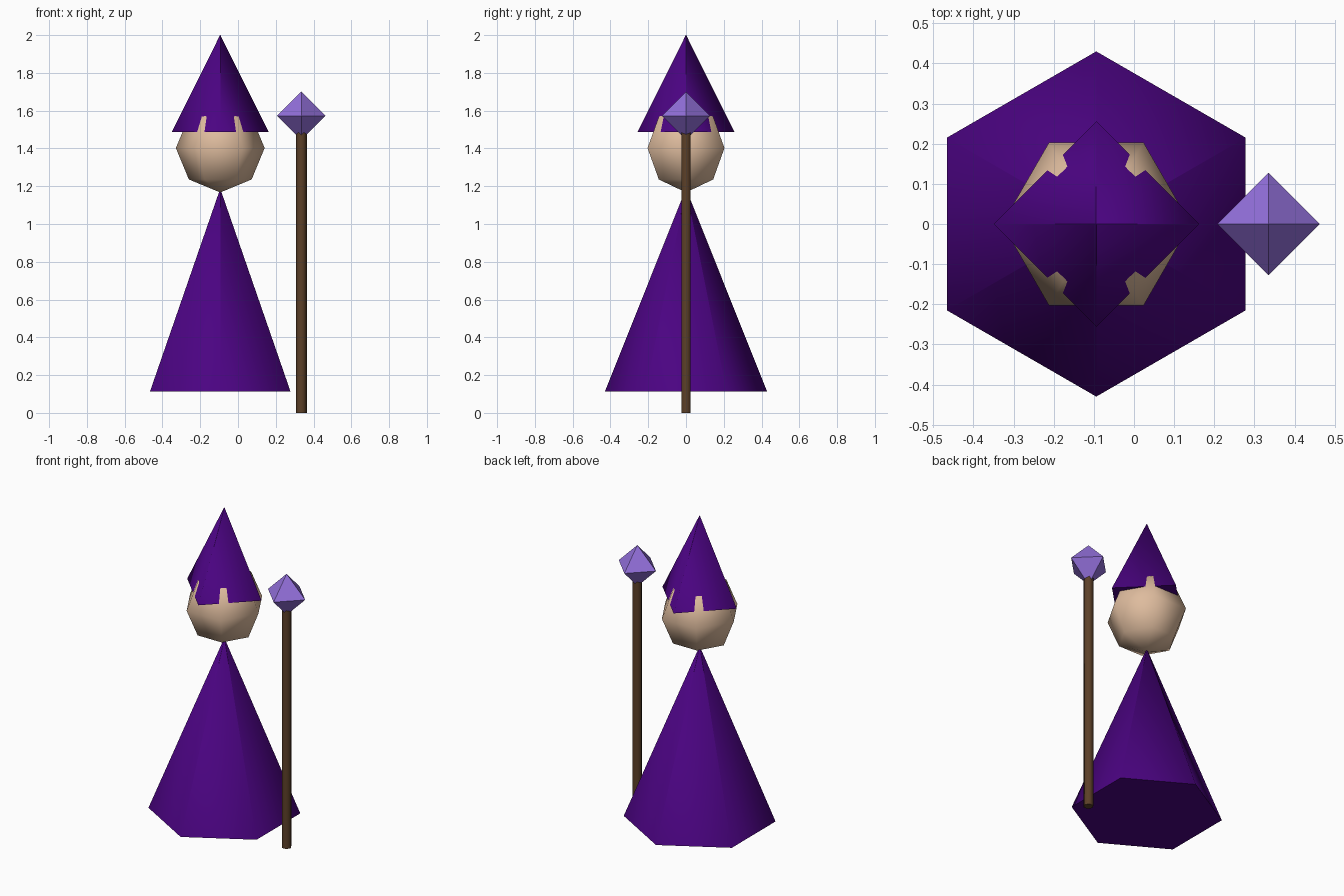
import bpy
from math import radians, sin, cos, pi

cube = bpy.data.objects.get("Cube")
if cube:
    bpy.data.objects.remove(cube, do_unlink=True)


def material(name, rgb):
    mat = bpy.data.materials.new(name)
    mat.use_nodes = True
    color = (*rgb, 1)
    mat.diffuse_color = color
    mat.node_tree.nodes["Principled BSDF"].inputs["Base Color"].default_value = color
    return mat


def turned(name, mat, x, sides, profile, start=0.0, smooth=True):
    """Turn a (radius, z) profile around a vertical axis at x; zero radius is a point."""
    verts, rings, faces = [], [], []
    for r, z in profile:
        count = sides if r else 1
        rings.append([len(verts) + i % count for i in range(sides)])
        for i in range(count):
            a = radians(start) + 2 * pi * i / sides
            verts.append((r * cos(a), r * sin(a), z))
    for low, high in zip(rings, rings[1:]):
        for i in range(sides):
            j = (i + 1) % sides
            loop = [low[i], low[j], high[j], high[i]]
            faces.append(list(dict.fromkeys(loop)))
    # Close the open ends with flat caps
    if profile[0][0]:
        faces.append(rings[0][::-1])
    if profile[-1][0]:
        faces.append(rings[-1])
    mesh = bpy.data.meshes.new(name)
    mesh.from_pydata(verts, [], faces)
    mesh.materials.append(mat)
    obj = bpy.data.objects.new(name, mesh)
    obj.location.x = x
    bpy.context.collection.objects.link(obj)
    if smooth:
        bpy.ops.object.select_all(action="DESELECT")
        obj.select_set(True)
        bpy.context.view_layer.objects.active = obj
        bpy.ops.object.shade_smooth_by_angle(angle=radians(86))
    return obj


purple = material("robe purple", (0.070, 0.001, 0.223))
skin = material("skin", (0.73, 0.50, 0.34))
wood = material("dark wood", (0.107, 0.051, 0.021))
crystal = material("lilac crystal", (0.292, 0.162, 0.708))

BODY_X, STAFF_X = -0.094, 0.335
TIP = 0.001  # tiny flat tip keeps the cone shading clean

# Robe and hat
turned("robe", purple, BODY_X, 6, [(0.43, 0.112), (TIP, 1.185)], start=30)
turned("hat", purple, BODY_X, 4, [(0.256, 1.488), (TIP, 2.0)])

# Head, whose upper corners poke through the hat
HEAD_R, HEAD_Z = 0.235, 1.402
arc = [(HEAD_R * sin(k * pi / 4), HEAD_Z - HEAD_R * cos(k * pi / 4)) for k in range(1, 4)]
turned("head", skin, BODY_X, 6, [(0, HEAD_Z - HEAD_R), *arc, (0, HEAD_Z + HEAD_R)])

# Staff with its crystal
turned("staff", wood, STAFF_X, 6, [(0.029, 0), (0.029, 1.5)])
GEM_R, GEM_Z = 0.128, 1.573
turned("staff_crystal", crystal, STAFF_X, 4,
       [(0, GEM_Z - GEM_R), (GEM_R, GEM_Z), (0, GEM_Z + GEM_R)], smooth=False)
